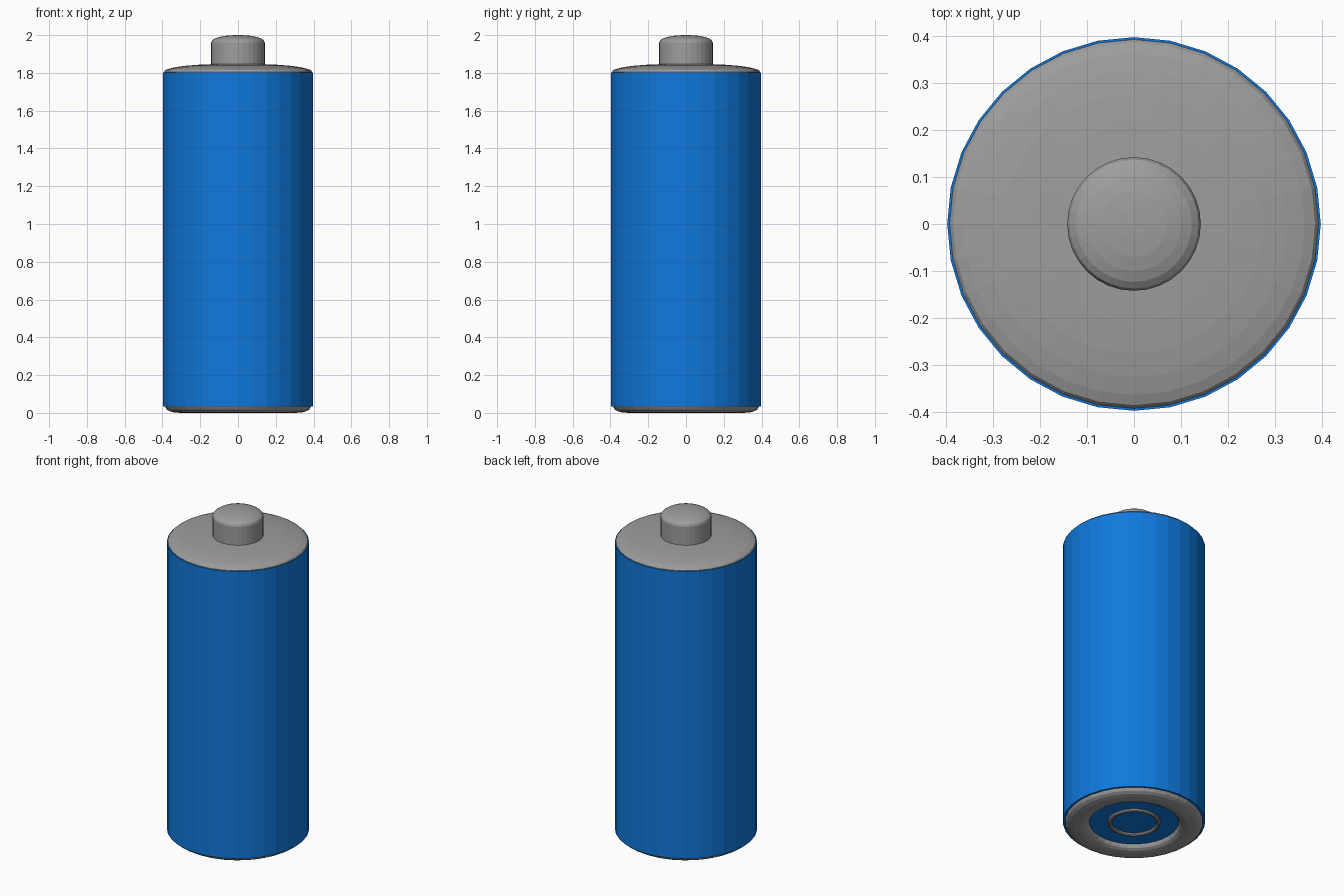
import bpy, bmesh, math

if "Cube" in bpy.data.objects:
    bpy.data.objects.remove(bpy.data.objects["Cube"])

SIDES = 32


def material(name, rgb):
    m = bpy.data.materials.new(name)
    m.diffuse_color = (*rgb, 1.0)
    m.use_nodes = True
    m.node_tree.nodes["Principled BSDF"].inputs["Base Color"].default_value = m.diffuse_color
    return m


blue = material("blue_wrapper", (0.005, 0.19, 0.72))
grey = material("grey_metal", (0.34, 0.34, 0.34))


def lathe(name, profile, mat, closed=False):
    """Revolve (radius, z) points around the z axis; radius 0 makes a pole."""
    bm = bmesh.new()
    rings = []
    for r, z in profile:
        if r == 0:
            rings.append([bm.verts.new((0, 0, z))] * SIDES)
        else:
            rings.append([bm.verts.new((r * math.cos(a), r * math.sin(a), z))
                          for a in (2 * math.pi * i / SIDES for i in range(SIDES))])
    pairs = list(zip(rings, rings[1:]))
    if closed:
        pairs.append((rings[-1], rings[0]))
    for lo, hi in pairs:
        for i in range(SIDES):
            j = (i + 1) % SIDES
            corners = list(dict.fromkeys((lo[i], lo[j], hi[j], hi[i])))
            bm.faces.new(corners)
    bmesh.ops.recalc_face_normals(bm, faces=bm.faces)
    me = bpy.data.meshes.new(name)
    bm.to_mesh(me)
    bm.free()
    me.materials.append(mat)
    ob = bpy.data.objects.new(name, me)
    bpy.context.collection.objects.link(ob)
    return ob


# Blue wrapped body
lathe("body", [(0, 0.035), (0.397, 0.035), (0.397, 1.803), (0, 1.803)], blue)

# Slightly domed top plate
lathe("top_plate", [(0, 1.79), (0.392, 1.79), (0.392, 1.806), (0.385, 1.815), (0.363, 1.823),
                    (0.325, 1.831), (0.275, 1.838), (0.21, 1.843), (0.14, 1.846),
                    (0, 1.847)], grey)

# Positive terminal button with rounded top
lathe("terminal", [(0, 1.83), (0.142, 1.83), (0.142, 1.96), (0.137, 1.972),
                   (0.123, 1.982), (0.1, 1.99), (0.07, 1.996), (0.035, 1.999),
                   (0, 2.0)], grey)

# Rounded metal rim around the base
lathe("base_rim", [(0.25, 0.04), (0.25, 0.027), (0.258, 0.014), (0.275, 0.005), (0.30, 0.0),
                   (0.335, 0.002), (0.36, 0.008), (0.377, 0.018), (0.385, 0.03),
                   (0.385, 0.04)], grey, closed=True)

# Small raised ring in the middle of the base
ring = [(0.136 + 0.012 * math.cos(t), 0.032 + 0.012 * math.sin(t))
        for t in (2 * math.pi * k / 10 for k in range(10))]
lathe("base_ring", ring, grey, closed=True)
